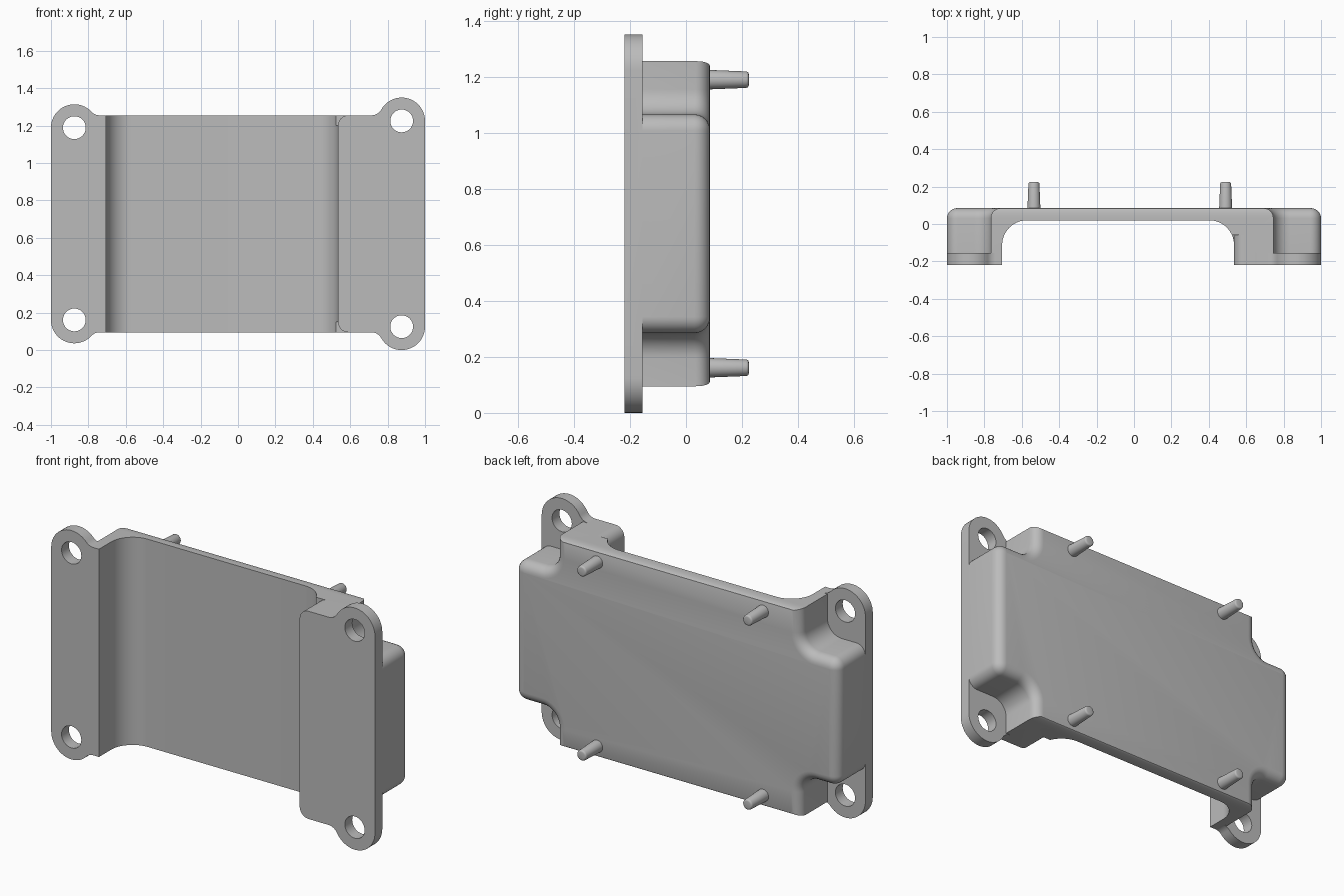
import bpy, bmesh
from math import radians, degrees, cos, sin, atan2, sqrt
from mathutils import Matrix, Vector

if "Cube" in bpy.data.objects:
    bpy.data.objects.remove(bpy.data.objects["Cube"])

MID, HALF = 0.675, 0.58            # centre height and half height of the shell
FRONT, STEP, BACK = -0.22, -0.155, 0.085
EAR_X, EAR_R, HOLE_R = 0.875, 0.125, 0.061
# side sign: pocket wall x, pocket half height, ear half height
SIDES = {1: (0.745, 0.39, 0.55), -1: (0.765, 0.355, 0.514)}

grey = bpy.data.materials.new("light_grey")
grey.use_nodes = True
grey.diffuse_color = (0.5, 0.5, 0.5, 1)
grey.node_tree.nodes["Principled BSDF"].inputs["Base Color"].default_value = (0.5, 0.5, 0.5, 1)


def arc(cx, cy, r, a0, a1, n=10):
    angles = [radians(a0 + (a1 - a0) * i / n) for i in range(n + 1)]
    return [(cx + r * cos(a), cy + r * sin(a)) for a in angles]


def make_object(name, bm):
    bmesh.ops.recalc_face_normals(bm, faces=bm.faces)
    mesh = bpy.data.meshes.new(name)
    bm.to_mesh(mesh)
    bm.free()
    mesh.materials.append(grey)
    obj = bpy.data.objects.new(name, mesh)
    bpy.context.collection.objects.link(obj)
    return obj


def prism(name, points, axis, start, end):
    """Extrude an outline along y (points are x, z) or z (points are x, y)."""
    bm = bmesh.new()
    place = (lambda a, b: (a, start, b)) if axis == "y" else (lambda a, b: (a, b, start))
    face = bm.faces.new([bm.verts.new(place(*p)) for p in points])
    new = bmesh.ops.extrude_face_region(bm, geom=[face])["geom"]
    shift = Vector((0, end - start, 0) if axis == "y" else (0, 0, end - start))
    bmesh.ops.translate(bm, vec=shift, verts=[g for g in new if isinstance(g, bmesh.types.BMVert)])
    return make_object(name, bm)


def select_only(obj):
    for o in bpy.context.selected_objects:
        o.select_set(False)
    obj.select_set(True)
    bpy.context.view_layer.objects.active = obj


def boolean(target, other, operation):
    mod = target.modifiers.new("bool", "BOOLEAN")
    mod.operation, mod.solver, mod.object = operation, "EXACT", other
    select_only(target)
    bpy.ops.object.modifier_apply(modifier=mod.name)
    bpy.data.objects.remove(other)


def mirrored(quarter, side):
    """Complete one side from its upper quarter, given as distances from the middle."""
    half = quarter + [(u, -h) for u, h in reversed(quarter)]
    return [(side * u, MID + h) for u, h in half]


def body_quarter(side):
    wall, k, _ = SIDES[side]
    c, r = 0.09, 0.058
    return ([(wall, HALF)] + arc(wall + c, k + c, c, 180, 270)
            + arc(1 - r, k - r, r, 90, 0, 8))


def plate_quarter(side):
    ear = SIDES[side][2]
    f = 0.06
    rise = HALF + f - ear
    fx = EAR_X - sqrt((EAR_R + f) ** 2 - rise ** 2)
    turn = degrees(atan2(-rise, EAR_X - fx))
    return ([(0.65, HALF)] + arc(fx, HALF + f, f, -90, turn, 8)
            + arc(EAR_X, ear, EAR_R, turn + 180, 0, 20)[1:])


# Shell with pockets at the four corners and rounded back edges
outline = mirrored(body_quarter(1), 1) + mirrored(body_quarter(-1), -1)[::-1]
shell = prism("shell", outline, "y", FRONT, BACK)
bm = bmesh.new()
bm.from_mesh(shell.data)
weight = bm.edges.layers.float.new("bevel_weight_edge")
for e in bm.edges:
    if all(v.co.y > BACK - 0.001 for v in e.verts):
        flat_end = all(abs(v.co.z - MID) > HALF - 0.001 for v in e.verts)
        e[weight] = 0.28 if flat_end else 1.0
bm.to_mesh(shell.data)
bm.free()
bevel = shell.modifiers.new("round", "BEVEL")
bevel.limit_method, bevel.width, bevel.segments = "WEIGHT", 0.055, 6
bevel.use_clamp_overlap = False
select_only(shell)
bpy.ops.object.modifier_apply(modifier=bevel.name)

# Front mounting plates with round ears
for side in SIDES:
    plate = prism("plate", mirrored(plate_quarter(side), side), "y", FRONT, STEP)
    boolean(shell, plate, "UNION")

# Channel through the front
channel = ([(-0.705, -0.4)] + arc(-0.572, -0.113, 0.133, 180, 90, 14)
           + arc(0.402, -0.113, 0.133, 90, 0, 14) + [(0.535, -0.4)])
boolean(shell, prism("channel", channel, "z", -0.2, 1.6), "DIFFERENCE")

# Rounded inner corners of the +x plate
for end in (1, -1):
    r, x = 0.055, 0.535
    notch = [(x - 0.02, HALF + 0.02), (x - 0.02, HALF - r)] + \
        arc(x + r, HALF - r, r, 180, 90) + [(x + r, HALF + 0.02)]
    cutter = prism("notch", [(u, MID + end * h) for u, h in notch], "y", -0.4, -0.06)
    boolean(shell, cutter, "DIFFERENCE")

# Screw holes in the ears
for side, (_, _, ear) in SIDES.items():
    for end in (1, -1):
        hole = prism("hole", arc(side * EAR_X, MID + end * ear, HOLE_R, 0, 348.75, 31),
                     "y", -0.4, -0.1)
        boolean(shell, hole, "DIFFERENCE")

# Tapered pegs on the back
parts = [shell]
for x in (-0.535, 0.49):
    for end, level in ((1, "upper"), (-1, "lower")):
        bm = bmesh.new()
        bmesh.ops.create_cone(bm, cap_ends=True, segments=24, radius1=0.035,
                              radius2=0.029, depth=0.15)
        tip = [e for e in bm.edges if all(v.co.z > 0 for v in e.verts)]
        bmesh.ops.bevel(bm, geom=tip, offset=0.009, segments=3, profile=0.5, affect="EDGES")
        bmesh.ops.transform(bm, verts=bm.verts, matrix=Matrix.Translation(
            (x, 0.149, MID + end * 0.514)) @ Matrix.Rotation(radians(-90), 4, "X"))
        parts.append(make_object(f"{level}_peg_{'left' if x > 0 else 'right'}", bm))

for obj in parts:
    select_only(obj)
    bpy.ops.object.shade_smooth_by_angle(angle=radians(30))
